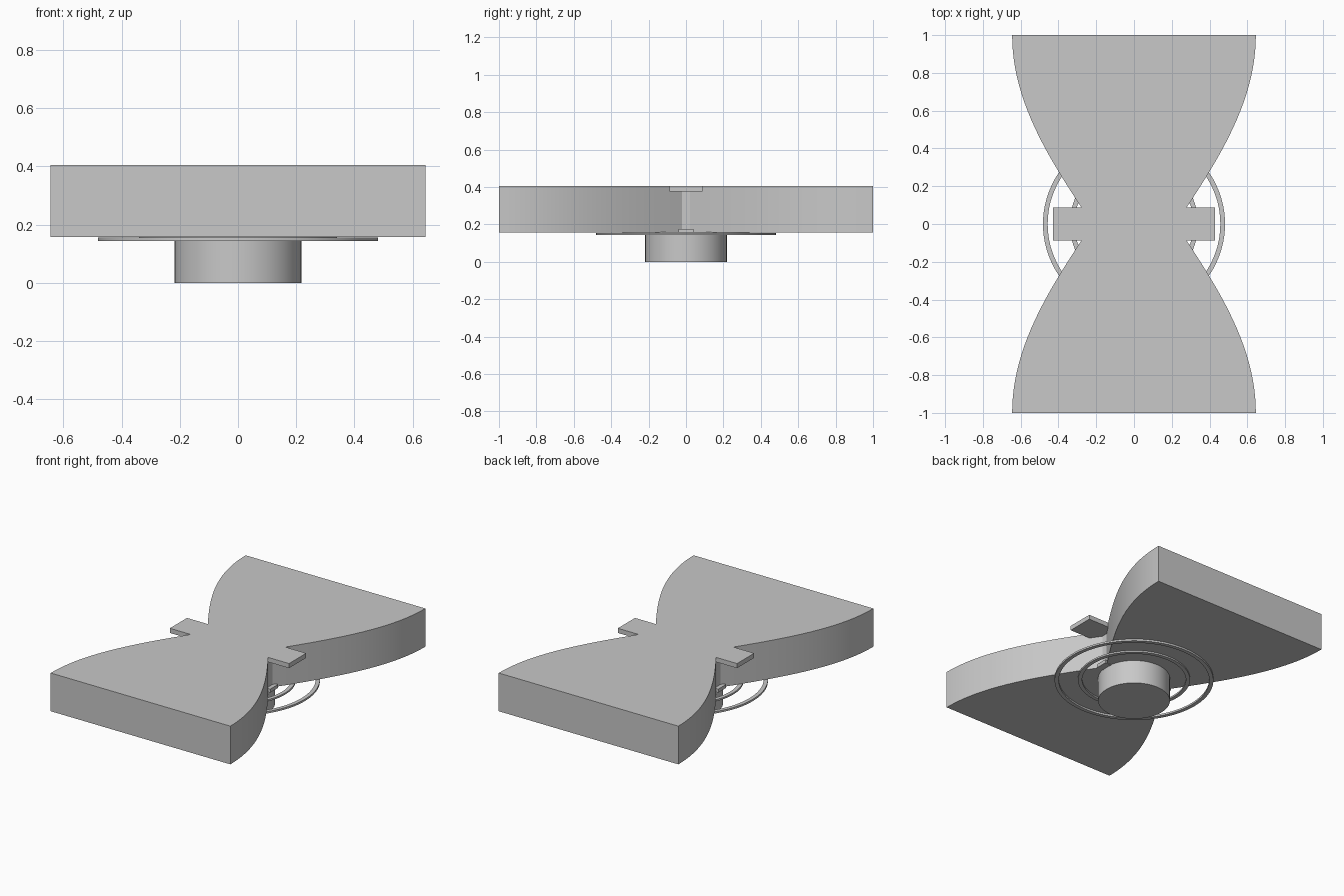
import bpy
import bmesh
from math import sin, cos, pi, tau, radians

cube = bpy.data.objects.get("Cube")
if cube:
    bpy.data.objects.remove(cube, do_unlink=True)

grey = bpy.data.materials.new("plain grey")
grey.use_nodes = True
colour = (0.58, 0.58, 0.58, 1)
grey.diffuse_color = colour
grey.node_tree.nodes["Principled BSDF"].inputs["Base Color"].default_value = colour


def finish(name, bm):
    bmesh.ops.recalc_face_normals(bm, faces=bm.faces)
    mesh = bpy.data.meshes.new(name)
    bm.to_mesh(mesh)
    bm.free()
    mesh.materials.append(grey)
    obj = bpy.data.objects.new(name, mesh)
    bpy.context.collection.objects.link(obj)
    bpy.ops.object.select_all(action="DESELECT")
    obj.select_set(True)
    bpy.context.view_layer.objects.active = obj
    bpy.ops.object.shade_smooth_by_angle(angle=radians(20))
    return obj


def prism(name, outline, bottom, top):
    """Extrude a closed outline straight up."""
    bm = bmesh.new()
    low = [bm.verts.new((x, y, bottom)) for x, y in outline]
    high = [bm.verts.new((x, y, top)) for x, y in outline]
    bm.faces.new(low)
    bm.faces.new(high)
    for i in range(len(low)):
        j = (i + 1) % len(low)
        bm.faces.new((low[i], low[j], high[j], high[i]))
    return finish(name, bm)


def block(name, half_x, half_y, bottom, top):
    corners = [(-half_x, -half_y), (half_x, -half_y), (half_x, half_y), (-half_x, half_y)]
    return prism(name, corners, bottom, top)


def ring(name, inner, outer, bottom, top, steps=96):
    """Flat washer with a rectangular section."""
    bm = bmesh.new()
    section = [(inner, bottom), (outer, bottom), (outer, top), (inner, top)]
    loops = [[bm.verts.new((r * cos(tau * i / steps), r * sin(tau * i / steps), z))
              for r, z in section] for i in range(steps)]
    for i in range(steps):
        a, b = loops[i], loops[(i + 1) % steps]
        for k in range(4):
            m = (k + 1) % 4
            bm.faces.new((a[k], b[k], b[m], a[m]))
    return finish(name, bm)


# Bow-tie body: sine flare from the narrow waist to both ends
segments = 49
right_edge = []
for i in range(segments + 1):
    y = -1 + 2 * i / segments
    right_edge.append((0.22 + 0.425 * sin(pi / 2 * abs(y)), y))
left_edge = [(-x, y) for x, y in reversed(right_edge)]
prism("bow_tie_body", right_edge + left_edge, 0.157, 0.405)

# Crossbars at the waist, flush with the top and near the underside
block("top_crossbar", 0.428, 0.088, 0.375, 0.405)
block("bottom_crossbar", 0.26, 0.04, 0.153, 0.176)

# Round foot and the two thin rings around it
disc = [(0.218 * cos(tau * i / 64), 0.218 * sin(tau * i / 64)) for i in range(64)]
prism("round_foot", disc, 0, 0.158)
ring("inner_ring", 0.315, 0.34, 0.147, 0.158)
ring("outer_ring", 0.457, 0.482, 0.143, 0.155)
